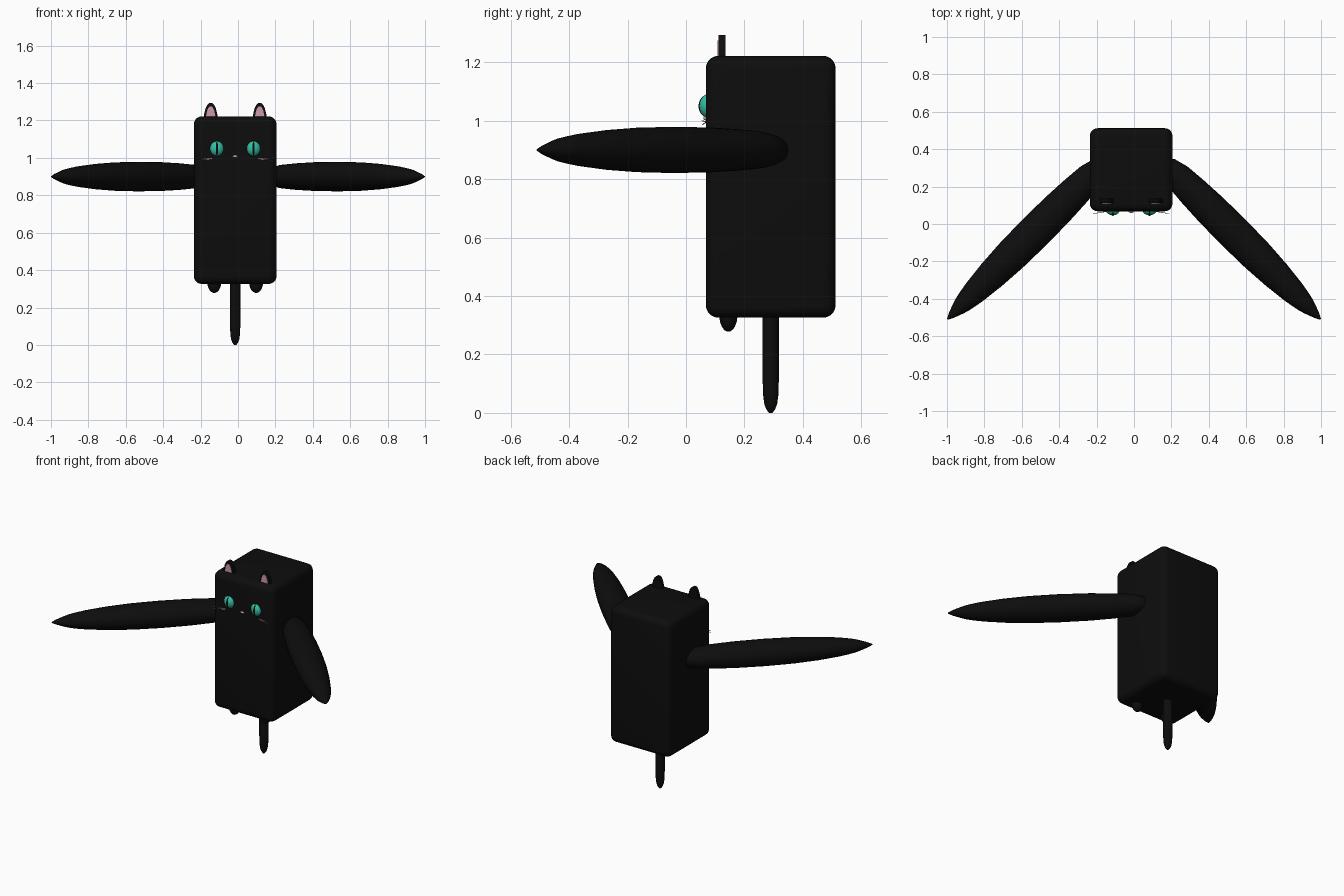
import bpy, bmesh, math
from mathutils import Vector, Matrix

if "Cube" in bpy.data.objects:
    bpy.data.objects.remove(bpy.data.objects["Cube"])

CX = -0.015  # centre line of body and face


def material(name, rgb):
    m = bpy.data.materials.new(name)
    m.diffuse_color = (*rgb, 1)
    m.use_nodes = True
    m.node_tree.nodes["Principled BSDF"].inputs["Base Color"].default_value = m.diffuse_color
    return m


BLACK = material("black fur", (0.004, 0.004, 0.004))
PINK = material("pink", (0.62, 0.32, 0.40))
TEAL = material("teal eye", (0.035, 0.52, 0.37))


def finish(bm, name, mats, angle=40):
    bmesh.ops.recalc_face_normals(bm, faces=bm.faces)
    me = bpy.data.meshes.new(name)
    bm.to_mesh(me)
    bm.free()
    ob = bpy.data.objects.new(name, me)
    bpy.context.collection.objects.link(ob)
    for m in mats:
        me.materials.append(m)
    bpy.ops.object.select_all(action='DESELECT')
    ob.select_set(True)
    bpy.context.view_layer.objects.active = ob
    bpy.ops.object.shade_smooth_by_angle(angle=math.radians(angle))
    return ob


def ellipsoid(name, centre, radii, mat):
    bm = bmesh.new()
    mx = Matrix.Translation(centre) @ Matrix.Diagonal((*radii, 1))
    bmesh.ops.create_uvsphere(bm, u_segments=24, v_segments=16, radius=1, matrix=mx)
    return finish(bm, name, [mat])


def lathe(name, start, axis, profile, mats, wide=1.0, n=24, paint=None):
    """Spin (distance, radius) points about an axis; 'wide' stretches sideways."""
    axis = Vector(axis).normalized()
    up = Vector((0, 0, 1)) if abs(axis.z) < 0.9 else Vector((0, 1, 0))
    side = axis.cross(up)
    bm = bmesh.new()
    rings = []
    for s, r in profile:
        c = Vector(start) + axis * s
        rings.append([bm.verts.new(c + side * (r * wide * math.cos(2 * math.pi * i / n))
                                   + up * (r * math.sin(2 * math.pi * i / n))) for i in range(n)])
    for k in range(len(rings) - 1):
        for i in range(n):
            j = (i + 1) % n
            f = bm.faces.new((rings[k][i], rings[k][j], rings[k + 1][j], rings[k + 1][i]))
            if paint and paint(k, f.calc_center_median()):
                f.material_index = 1
    bm.faces.new(rings[0])
    bm.faces.new(rings[-1])
    return finish(bm, name, mats)


def plate(name, pts, y0, y1, mat):
    """Extrude an x-z outline from y0 to y1."""
    bm = bmesh.new()
    f = bm.faces.new([bm.verts.new((x, y0, z)) for x, z in pts])
    new = bmesh.ops.extrude_face_region(bm, geom=[f])["geom"]
    bmesh.ops.translate(bm, vec=(0, y1 - y0, 0),
                        verts=[v for v in new if isinstance(v, bmesh.types.BMVert)])
    return finish(bm, name, [mat])


# Body: long rounded block
bm = bmesh.new()
bmesh.ops.create_cube(bm, size=1, matrix=Matrix.Translation((CX, 0.29, 0.774))
                      @ Matrix.Diagonal((0.442, 0.444, 0.896, 1)))
bmesh.ops.bevel(bm, geom=bm.edges[:], offset=0.042, segments=5, profile=0.5, affect='EDGES')
finish(bm, "body", [BLACK])

# Arms: tapered, reaching forward and outward, with a pink pad near each tip
ARM = [(0, 0.003), (0.03, 0.016), (0.08, 0.032), (0.11, 0.040), (0.155, 0.048), (0.21, 0.056),
       (0.335, 0.068), (0.48, 0.076), (0.65, 0.079), (0.83, 0.077), (0.97, 0.071),
       (1.08, 0.063), (1.16, 0.045), (1.20, 0.010)]
for s, side in ((-1, "left"), (1, "right")):
    def pad(k, c, s=s):
        inward = -s * c.x - c.y > -0.487 * 0 and (0.487 - s * c.x - c.y) > 0
        half = 0.022 if k == 2 else 0.030
        return 2 <= k <= 4 and inward and abs(c.z - 0.90) < half
    lathe(side + "_arm", (s * 0.997, -0.509, 0.90), (-s, 1, 0), ARM, [BLACK, PINK],
          wide=1.18, paint=pad)

# Tail: hanging rod with rounded point
lathe("tail", (CX, 0.29, 0), (0, 0, 1),
      [(0, 0.006), (0.012, 0.015), (0.03, 0.022), (0.06, 0.026), (0.12, 0.028), (0.38, 0.028)], [BLACK])


def ear_outline(cx, w, z0, z1):
    """Narrow arch with a rounded top."""
    half = [(1.0, 0.0), (0.88, 0.35), (0.68, 0.7), (0.45, 0.9), (0.2, 0.99)]
    pts = [(cx + w * a, z0 + (z1 - z0) * b) for a, b in half]
    return pts + [(2 * cx - x, z) for x, z in reversed(pts)]


for s, side in ((-1, "left"), (1, "right")):
    # Feet
    ellipsoid(side + "_foot", (CX + s * 0.112, 0.145, 0.335), (0.037, 0.031, 0.057), BLACK)
    # Ears with pink inner plates
    ex = CX + s * 0.131
    plate(side + "_ear", ear_outline(ex, 0.040, 1.20, 1.294), 0.111, 0.135, BLACK)
    plate(side + "_inner_ear", ear_outline(ex, 0.028, 1.20, 1.275), 0.108, 0.112, PINK)
    # Eyes with slit pupils
    ix = CX + s * 0.098
    ellipsoid(side + "_eye", (ix, 0.080, 1.05), (0.039, 0.034, 0.042), TEAL)
    ellipsoid(side + "_pupil", (ix, 0.079, 1.05), (0.014, 0.036, 0.041), BLACK)
    # Whiskers: thin rods fanning outward
    for i, (za, zb) in enumerate(((0.997, 1.000), (0.994, 0.986))):
        a = Vector((CX + s * 0.125, 0.068, za))
        b = Vector((CX + s * 0.205, 0.055, zb))
        d = b - a
        lathe(f"{side}_whisker_{i + 1}", a, d, [(0, 0.002), (d.length, 0.0012)], [PINK], n=6)

# Nose
ellipsoid("nose", (CX, 0.068, 1.008), (0.014, 0.009, 0.007), PINK)
